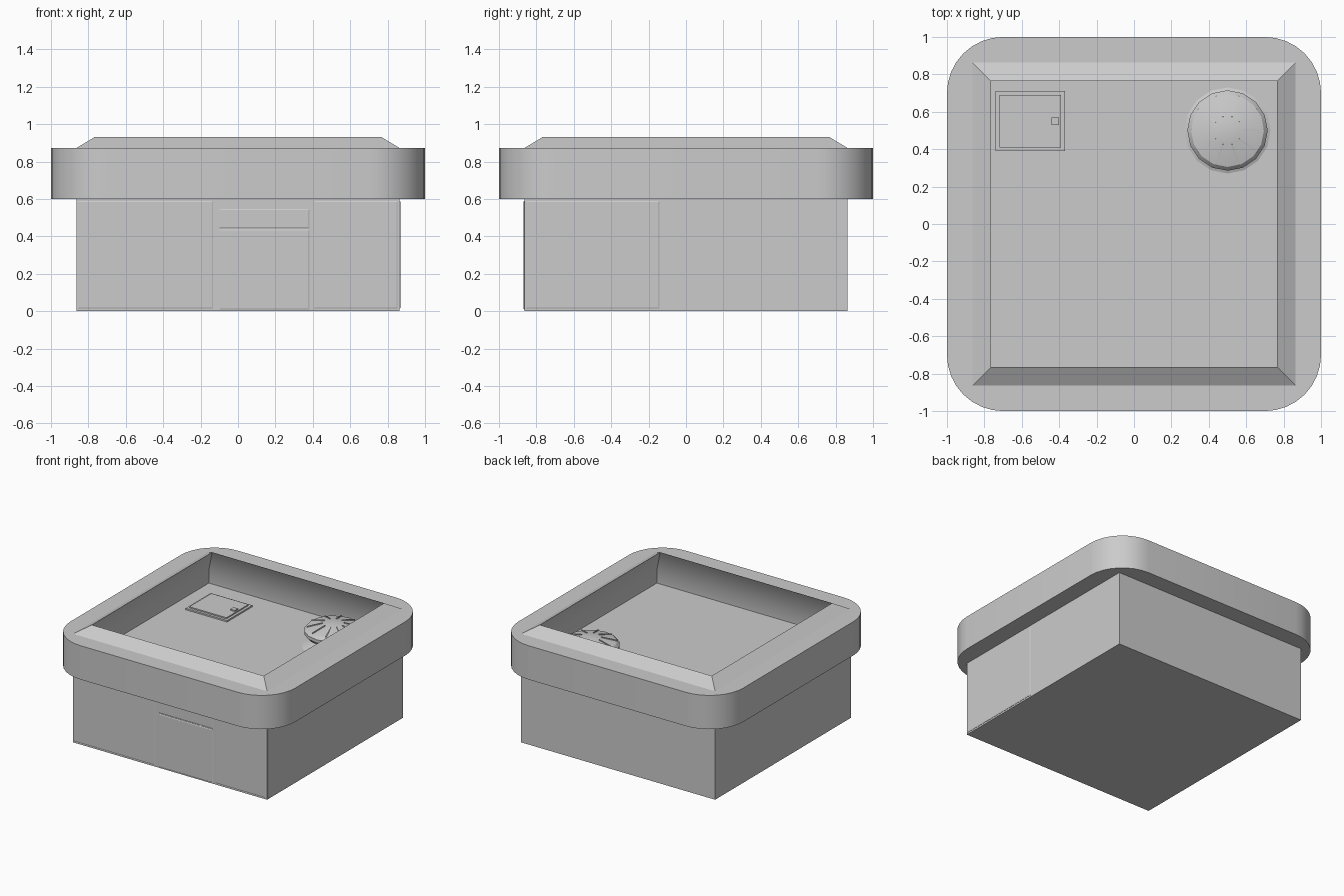
import bpy, bmesh, math
from mathutils import Matrix, Vector

if "Cube" in bpy.data.objects:
    bpy.data.objects.remove(bpy.data.objects["Cube"])


def make_object(name, bm, smooth=False):
    bmesh.ops.remove_doubles(bm, verts=bm.verts, dist=0.0002)
    bmesh.ops.recalc_face_normals(bm, faces=bm.faces)
    me = bpy.data.meshes.new(name)
    bm.to_mesh(me)
    bm.free()
    ob = bpy.data.objects.new(name, me)
    bpy.context.collection.objects.link(ob)
    if smooth:
        bpy.context.view_layer.objects.active = ob
        ob.select_set(True)
        bpy.ops.object.shade_smooth_by_angle(angle=math.radians(30))
        ob.select_set(False)
    return ob


def bridge(bm, a, b):
    n = len(a)
    for i in range(n):
        j = (i + 1) % n
        bm.faces.new((a[i], a[j], b[j], b[i]))


def box(name, lo, hi):
    bm = bmesh.new()
    lo, hi = Vector(lo), Vector(hi)
    bmesh.ops.create_cube(bm, size=1, matrix=Matrix.Translation((lo + hi) / 2)
                          @ Matrix.Diagonal((*(hi - lo), 1)))
    return make_object(name, bm)


def rounded_loop(bm, half, radius, z, seg=8):
    # a zero radius collapses each corner to one point
    loop = []
    for k, (sx, sy) in enumerate(((1, 1), (-1, 1), (-1, -1), (1, -1))):
        for i in range(seg + 1):
            a = math.pi / 2 * (k + i / seg)
            loop.append(bm.verts.new((sx * (half - radius) + radius * math.cos(a),
                                      sy * (half - radius) + radius * math.sin(a), z)))
    return loop


def panel(name, u0, u1, z0, z1, side="front"):
    # slightly raised panel with tapered edges
    bm = bmesh.new()
    rings = []
    for grow, out in ((0.007, 0.861), (0.007, 0.866), (0, 0.869)):
        pts = ((u0 - grow, z0 - grow), (u1 + grow, z0 - grow),
               (u1 + grow, z1 + grow), (u0 - grow, z1 + grow))
        rings.append([bm.verts.new((u, -out, z) if side == "front" else (out, u, z))
                      for u, z in pts])
    for a, b in zip(rings, rings[1:]):
        bridge(bm, a, b)
    bm.faces.new(rings[-1])
    return make_object(name, bm)


def revolve(name, profile, centre, sides):
    bm = bmesh.new()
    rings = [[bm.verts.new((centre[0] + r * math.cos(2 * math.pi * i / sides),
                            centre[1] + r * math.sin(2 * math.pi * i / sides), z))
              for i in range(sides)] for r, z in profile]
    for a, b in zip(rings, rings[1:]):
        bridge(bm, a, b)
    return make_object(name, bm, True)


# Main walls, whose top is the sunken roof floor
FLOOR = 0.62
box("building_walls", (-0.864, -0.864, 0), (0.864, 0.864, FLOOR))

# Overhanging rounded fascia with sloped parapet
bm = bmesh.new()
section = [(1, 0.3, 0.6), (1, 0.3, 0.872), (0.864, 0, 0.872),
           (0.765, 0, 0.932), (0.864, 0, 0.73), (0.864, 0, 0.6)]
loops = [rounded_loop(bm, *s) for s in section]
for i, a in enumerate(loops):
    bridge(bm, a, loops[(i + 1) % len(loops)])
make_object("roof_fascia", bm, True)

# Shop front windows, door and transom
panel("left_window", -0.85, -0.14, 0.02, 0.583)
panel("transom_window", -0.095, 0.375, 0.45, 0.54)
panel("door", -0.095, 0.375, 0.015, 0.43)
panel("right_window", 0.41, 0.847, 0.02, 0.583)
panel("side_window", -0.85, -0.15, 0.02, 0.583, "right")

# Roof vent: flared base and domed cap
C = (0.5, 0.5)
revolve("vent_base", [(0.23, FLOOR), (0.13, 0.66), (0.12, 0.72)], C, 16)
revolve("vent_cap", [(0, 0.70), (0.195, 0.70), (0.215, 0.725), (0.215, 0.75),
                     (0.195, 0.772), (0.07, 0.803), (0, 0.806)], C, 16)

# Radial blades across the cap
bm = bmesh.new()
for i in range(10):
    m = (Matrix.Translation((*C, 0.784)) @ Matrix.Rotation(math.tau * i / 10, 4, "Z")
         @ Matrix.Translation((0.135, 0, 0.003)) @ Matrix.Rotation(math.radians(14), 4, "Y")
         @ Matrix.Diagonal((0.12, 0.008, 0.012, 1)))
    bmesh.ops.create_cube(bm, size=1, matrix=m)
make_object("vent_blades", bm)

# Roof hatch with raised lid and handle
box("hatch_frame", (-0.74, 0.39, FLOOR), (-0.37, 0.71, FLOOR + 0.012))
box("hatch_lid", (-0.72, 0.41, FLOOR), (-0.39, 0.69, FLOOR + 0.022))
box("hatch_handle", (-0.44, 0.53, FLOOR), (-0.40, 0.57, FLOOR + 0.032))
